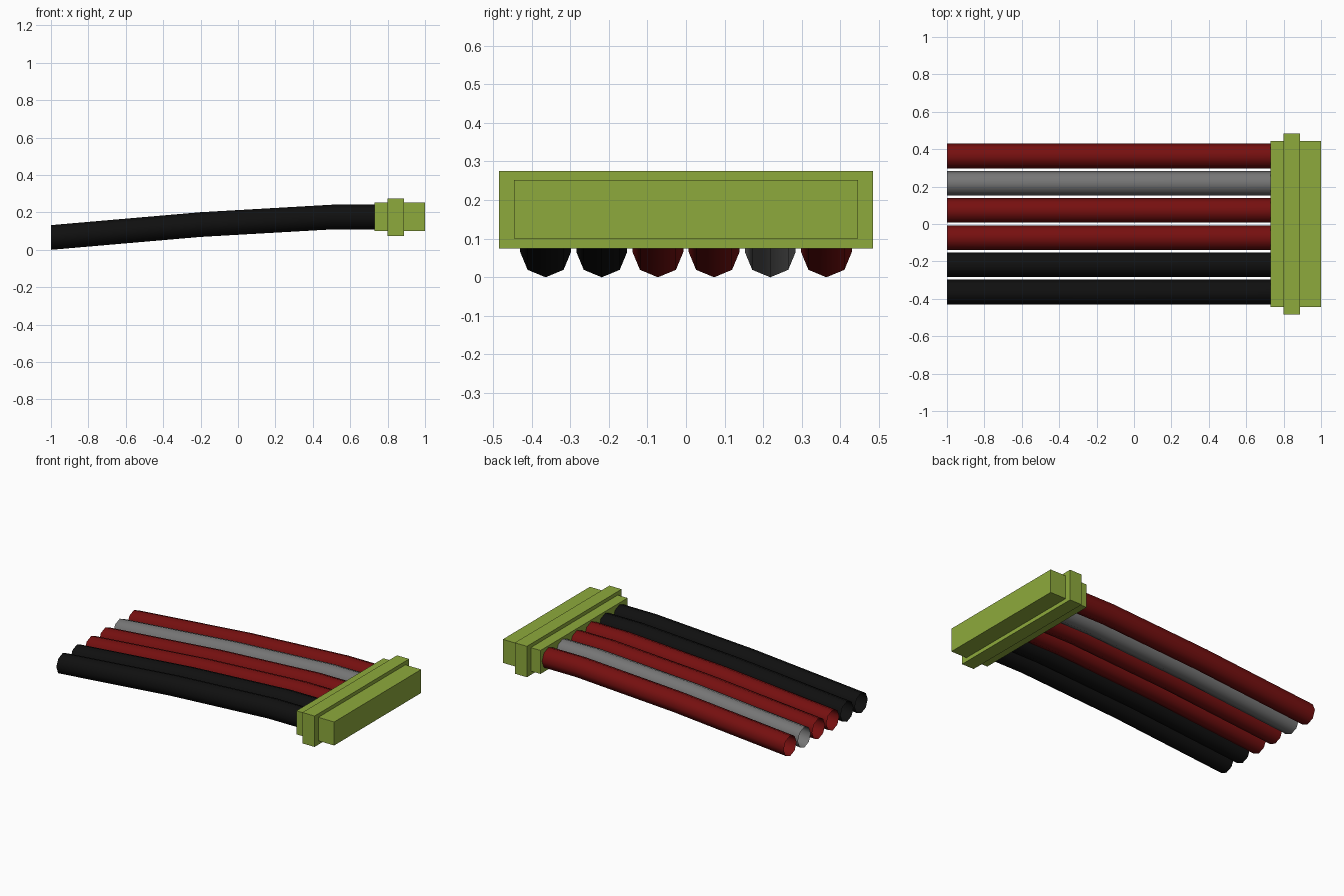
import bpy, math

cube = bpy.data.objects.get("Cube")
if cube:
    bpy.data.objects.remove(cube, do_unlink=True)


def material(name, rgb):
    m = bpy.data.materials.new(name)
    m.use_nodes = True
    m.diffuse_color = (*rgb, 1)
    m.node_tree.nodes["Principled BSDF"].inputs["Base Color"].default_value = (*rgb, 1)
    return m


green = material("green plastic", (0.27, 0.40, 0.045))
red = material("red insulation", (0.18, 0.005, 0.005))
black = material("black insulation", (0.005, 0.005, 0.005))
grey = material("grey insulation", (0.18, 0.18, 0.18))


def add_mesh(name, verts, faces, mat, smooth=False):
    mesh = bpy.data.meshes.new(name)
    mesh.from_pydata(verts, [], faces)
    mesh.materials.append(mat)
    for p in mesh.polygons:
        p.use_smooth = smooth
    obj = bpy.data.objects.new(name, mesh)
    bpy.context.collection.objects.link(obj)
    return obj


def box(name, x0, x1, half_y, z0, z1, mat):
    bpy.ops.mesh.primitive_cube_add(size=1, location=((x0 + x1) / 2, 0, (z0 + z1) / 2))
    obj = bpy.context.object
    obj.name = name
    obj.scale = (x1 - x0, 2 * half_y, z1 - z0)
    bpy.ops.object.transform_apply(location=False, rotation=False, scale=True)
    obj.data.materials.append(mat)


# Connector: a long block with a raised collar around it
box("connector_body", 0.73, 1.0, 0.445, 0.10, 0.252, green)
box("connector_collar", 0.80, 0.887, 0.484, 0.075, 0.275, green)

# Wires: open eight-sided tubes along a gently rising path
PATH = [(-1.0, 0.066), (-0.2, 0.135), (0.5, 0.175), (0.74, 0.175)]
SIDES, RADIUS, SPACING = 8, 0.066, 0.1455


def wire(name, y, mat):
    verts = []
    for x, z in PATH:
        for i in range(SIDES):
            a = math.tau * i / SIDES
            verts.append((x, y + RADIUS * math.cos(a), z + RADIUS * math.sin(a)))
    faces = []
    for r in range(len(PATH) - 1):
        for i in range(SIDES):
            a, b = r * SIDES + i, r * SIDES + (i + 1) % SIDES
            faces.append((a, a + SIDES, b + SIDES, b)[::-1])
    add_mesh(name, verts, faces, mat, smooth=True)


for n, mat in enumerate([black, black, red, red, grey, red]):
    wire(f"wire_{n + 1}", (n - 2.5) * SPACING, mat)
